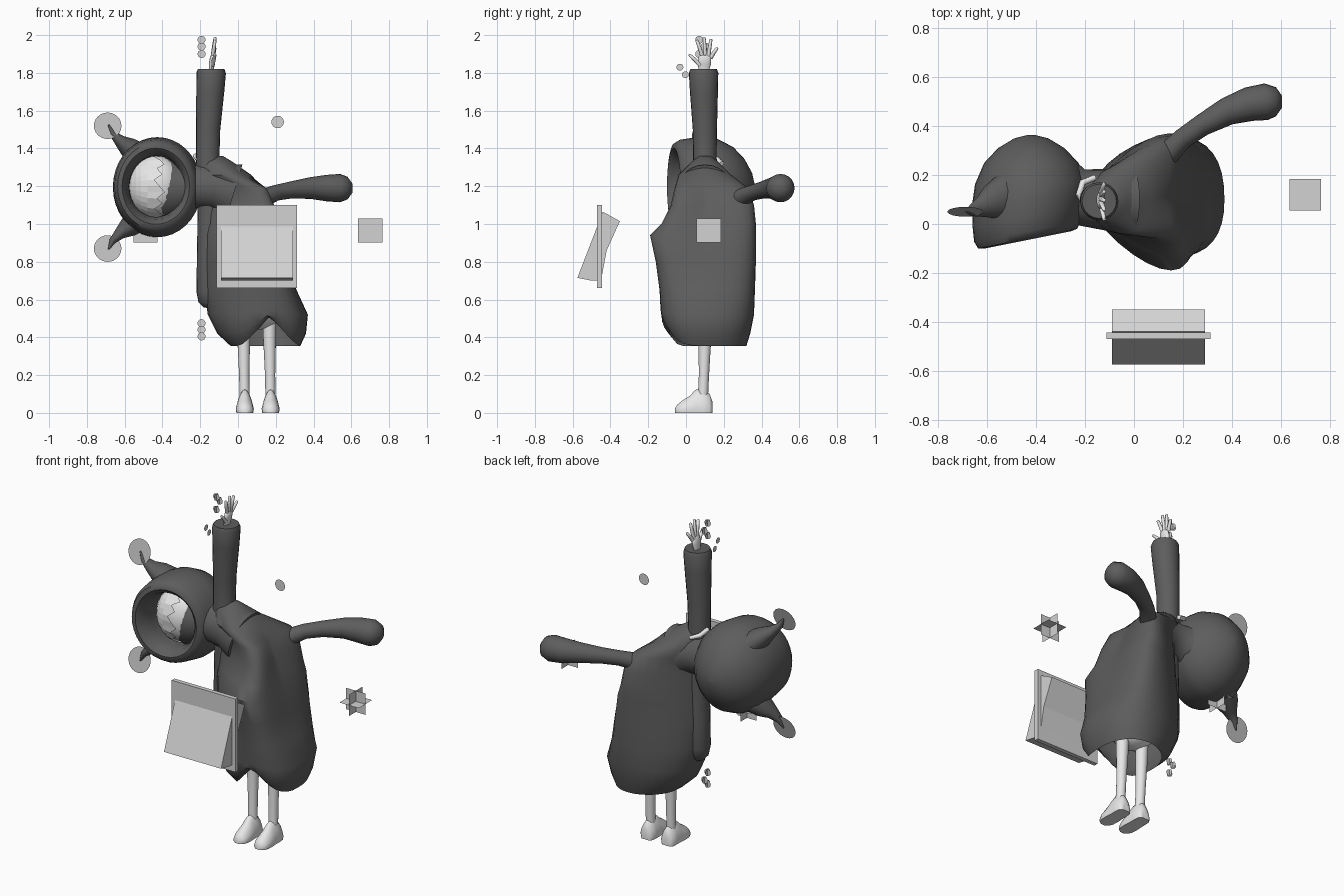
import bpy, bmesh
from math import sin, cos, pi, radians
from mathutils import Vector, Matrix

if "Cube" in bpy.data.objects:
    bpy.data.objects.remove(bpy.data.objects["Cube"])


def material(name, v):
    m = bpy.data.materials.new(name)
    m.use_nodes = True
    m.diffuse_color = (v, v, v, 1)
    m.node_tree.nodes["Principled BSDF"].inputs["Base Color"].default_value = (v, v, v, 1)
    return m


CLOTH = material("charcoal cloth", 0.11)
PALE = material("pale skin and shoes", 0.8)
PLATE = material("light grey plate", 0.65)
DISC = material("mid grey disc", 0.5)


def finish(name, bm, mat, smooth=True):
    bmesh.ops.recalc_face_normals(bm, faces=bm.faces)
    me = bpy.data.meshes.new(name)
    bm.to_mesh(me)
    bm.free()
    me.materials.append(mat)
    ob = bpy.data.objects.new(name, me)
    bpy.context.collection.objects.link(ob)
    if smooth:
        bpy.ops.object.select_all(action='DESELECT')
        ob.select_set(True)
        bpy.context.view_layer.objects.active = ob
        bpy.ops.object.shade_smooth_by_angle(angle=radians(50))
    return ob


def loft(name, rings, mat, caps=(True, True), smooth=True):
    bm = bmesh.new()
    vs = [[bm.verts.new(p) for p in r] for r in rings]
    n = len(vs[0])
    for a, b in zip(vs, vs[1:]):
        for i in range(n):
            j = (i + 1) % n
            bm.faces.new((a[i], a[j], b[j], b[i]))
    for ring, cap in zip((vs[0], vs[-1]), caps):
        if cap:
            bm.faces.new(ring)
    return finish(name, bm, mat, smooth)


def tube(name, path, mat, n=16, flat=1, ref=(0, 1, 0), caps=(True, True)):
    """Sweep rings along (x, y, z, radius) points; flat squashes along the side axis."""
    pts = [Vector(p[:3]) for p in path]
    rings = []
    for i, p in enumerate(pts):
        t = (pts[min(i + 1, len(pts) - 1)] - pts[max(i - 1, 0)]).normalized()
        u = t.cross(Vector(ref)).normalized()
        v = t.cross(u)
        r = path[i][3]
        rings.append([p + u * r * flat * cos(2 * pi * k / n) + v * r * sin(2 * pi * k / n)
                      for k in range(n)])
    return loft(name, rings, mat, caps)


def ball(name, loc, radii, mat):
    bm = bmesh.new()
    bmesh.ops.create_uvsphere(bm, u_segments=24, v_segments=14, radius=1,
                              matrix=Matrix.Translation(loc) @ Matrix.Diagonal((*radii, 1)))
    return finish(name, bm, mat)


def disc(name, loc, r, mat, axis='X', tilt=90):
    bm = bmesh.new()
    bmesh.ops.create_circle(bm, cap_ends=True, segments=24, radius=r,
                            matrix=Matrix.Translation(loc) @ Matrix.Rotation(radians(tilt), 4, axis))
    return finish(name, bm, mat, False)


# Robe: rings of z, x range, y range, sideways pull of the folds, sharpness
N = 32
robe = [(1.36, -.17, -.08, .07, .13, 0, 1), (1.33, -.2, -.03, .03, .17, 0, 1),
        (1.26, -.21, .07, -.04, .24, .03, 1.1), (1.19, -.21, .13, -.06, .33, .14, 1.7),
        (1.1, -.2, .17, -.08, .36, .15, 1.7), (1.0, -.19, .21, -.13, .37, .13, 1.5),
        (.94, -.19, .235, -.19, .37, .13, 1.4), (.8, -.19, .27, -.16, .37, .12, 1.2),
        (.65, -.18, .31, -.14, .365, .1, 1), (.52, -.16, .37, -.135, .36, .06, .9),
        (.42, -.11, .36, -.13, .34, .03, .9), (.355, -.04, .33, -.1, .32, .02, .9)]
rings = []
for z, x0, x1, y0, y1, pull, sharp in robe:
    ring = []
    for k in range(N):
        c, s = cos(2 * pi * k / N), sin(2 * pi * k / N)
        x = (x0 + x1) / 2 + (x1 - x0) / 2 * c + pull * s * s
        y = .1 + (y1 - .1 if s > 0 else .1 - y0) * abs(s) ** sharp * (1 if s > 0 else -1)
        # the front hem is lifted into a notch over the legs
        lift = max(0, 1 - abs(x - .17) / .16) * max(0, -s) * max(0, .56 - z) * .75
        ring.append((x, y, z + lift))
    rings.append(ring)
loft("robe", rings, CLOTH, (True, False))
ball("hips", (.1, .1, .54), (.13, .11, .1), PALE)

# Neck of the robe reaching over to the hood
tube("robe_neck", [(-.02, .1, 1.17, .15), (-.12, .1, 1.2, .125), (-.22, .11, 1.2, .115),
                   (-.3, .13, 1.19, .15), (-.36, .15, 1.19, .18)], CLOTH, 24)

# Tail
tube("tail", [(.12, .27, 1.13, .05), (.2, .35, 1.165, .042), (.28, .405, 1.18, .045),
              (.38, .46, 1.19, .057), (.47, .49, 1.19, .07), (.54, .5, 1.19, .075),
              (.58, .5, 1.19, .06), (.605, .5, 1.19, .025)], CLOTH, 20, ref=(0, 0, 1))

# Hood: turned about the depth axis, with a thick rim and hollow inside
hood = [(.365, .05), (.35, .3), (.31, .58), (.25, .82), (.17, .97), (.1, 1), (.03, .97),
        (-.03, .93), (-.06, .86), (-.065, .76), (-.04, .66), (.02, .61), (.12, .62)]
rings = []
for i, (y, f) in enumerate(hood):
    front = max(0, min(1, (.2 - y) / .2))
    cx, cz = -.42 - .015 * front, 1.19 + .01 * front
    rings.append([(cx + .235 * f * cos(a), y + .2 * front * .235 * f * cos(a), cz + .265 * f * sin(a))
                  for a in (2 * pi * k / 36 for k in range(36))])
loft("hood", rings, CLOTH)

# Ears curl out of the hood; a disc stands at each tip
for side, up in (("left", 1), ("right", -1)):
    zc = 1.195
    tube(side + "_ear", [(-.53, .11, zc + .17 * up, .095), (-.585, .09, zc + .215 * up, .07),
                         (-.625, .07, zc + .245 * up, .043), (-.665, .055, zc + .285 * up, .023),
                         (-.685, .05, zc + .33 * up, .005)], CLOTH, 16, .75)
    disc(side + "_ear_disc", (-.69, .05, zc + .325 * up), .073, DISC, tilt=74)

# Face, with the crown of the head towards -x, and jagged hair
ball("face", (-.43, .1, 1.2), (.145, .13, .16), PALE)
rings = []
for i in range(7):
    ring = []
    for k in range(32):
        t = .05 + i * .24 + (((k * 7) % 5) * .09 if i == 6 else 0)
        a = 2 * pi * k / 32
        ring.append((-.43 - .155 * cos(t), .1 + .142 * sin(t) * cos(a), 1.2 + .17 * sin(t) * sin(a)))
    rings.append(ring)
loft("hair", rings, PALE, (True, False), smooth=False)
tube("neck", [(-.34, .08, 1.19, .055), (-.25, .1, 1.19, .055)], PALE)
tube("collar", [(-.3, .08, 1.19, .07), (-.28, .08, 1.19, .07)], CLOTH)

# Raised arm with an open sleeve, and lowered arm
tube("raised_sleeve", [(-.15, .1, 1.2, .07), (-.16, .1, 1.36, .062), (-.158, .1, 1.5, .064),
                       (-.147, .095, 1.7, .074), (-.142, .093, 1.8, .078), (-.142, .093, 1.82, .07),
                       (-.142, .093, 1.815, .055), (-.145, .093, 1.7, .045)], CLOTH, 20)
tube("lowered_sleeve", [(-.14, .1, 1.32, .04), (-.145, .1, 1.25, .07), (-.15, .1, 1.1, .063),
                        (-.15, .1, .8, .068), (-.15, .1, .64, .07), (-.155, .1, .58, .055),
                        (-.16, .1, .555, .025)], CLOTH, 20)
tube("shoulder_trim", [(-.2, .08, 1.33, .012), (-.225, .12, 1.36, .014), (-.21, .17, 1.34, .014),
                       (-.16, .19, 1.32, .012)], PALE, 8, ref=(0, 0, 1))

# Hand with spread fingers
tube("palm", [(-.145, .095, 1.7, .025), (-.142, .095, 1.81, .026), (-.138, .097, 1.85, .036),
              (-.132, .1, 1.885, .034), (-.13, .1, 1.895, .02)], PALE, 12, .45)
for i, (y, z) in enumerate([(.018, 1.9), (.058, 1.975), (.096, 1.99), (.132, 1.98), (.165, 1.935)]):
    yb = .075 + .014 * i
    zb = 1.84 if i == 0 else 1.88
    tube("finger_%d" % (i + 1), [(-.135, yb, zb, .011), (-.128, (yb + y) / 2, (zb + z) / 2, .01),
                                 (-.122, y, z - .004, .008), (-.121, y, z, .003)], PALE, 8)

# Little pad discs beside each hand
for part, zs in (("upper", (1.975, 1.94, 1.9)), ("lower", (.475, .44, .405))):
    for i, z in enumerate(zs):
        disc("%s_pad_%d" % (part, i), (-.193, .07 + .03 * (i % 2), z), .021, PLATE)
        disc("%s_cross_pad_%d" % (part, i), (-.193, .07 + .03 * (i % 2), z), .021, PLATE, 'Y')
for y, z in ((-.032, 1.83), (-.003, 1.79)):
    disc("wrist_disc", (-.19, y, z), .018, PLATE, 'Y')

# Legs and shoes
for side, x in (("right", .033), ("left", .17)):
    tube(side + "_leg", [(x - .005, .1, .55, .038), (x - .003, .1, .4, .034),
                         (x, .095, .2, .027), (x + .002, .09, .09, .027)], PALE)
    rings = []
    for y, w, h in ((.14, .028, .06), (.125, .042, .1), (.09, .045, .128), (.05, .045, .122),
                    (.02, .048, .09), (-.02, .046, .065), (-.045, .035, .045), (-.058, .015, .025)):
        ring = []
        for k in range(16):
            a = 2 * pi * k / 16
            taper = 1 - .35 * max(0, sin(a)) * h / .128
            ring.append((x + .003 + w * cos(a) * taper, y, max(0, h * (.25 + .75 * sin(a)))))
        rings.append(ring)
    loft(side + "_shoe", rings, PALE)

# Framed tablet with a slanted block passing through it
bm = bmesh.new()
bmesh.ops.create_cube(bm, size=1, matrix=Matrix.Translation((.1, -.457, .88))
                      @ Matrix.Diagonal((.425, .026, .44, 1)))
finish("tablet_frame", bm, PLATE, False)
side_profile = [(-.575, .715), (-.44, 1.065), (-.35, 1.015), (-.42, .86), (-.45, .7), (-.5, .7)]
loft("slanted_block", [[(x, y, z) for y, z in side_profile] for x in (-.09, .29)], PLATE, smooth=False)

# Stars of three crossing squares, and one floating disc
for name, x in (("left_star", .7), ("right_star", -.49)):
    bm = bmesh.new()
    for axis, deg in (('X', 0), ('X', 90), ('Y', 90)):
        bmesh.ops.create_grid(bm, x_segments=1, y_segments=1, size=.064,
                              matrix=Matrix.Translation((x, .12, .965)) @ Matrix.Rotation(radians(deg), 4, axis))
    finish(name, bm, PLATE, False)
disc("floating_disc", (.21, .1, 1.54), .033, PLATE)
